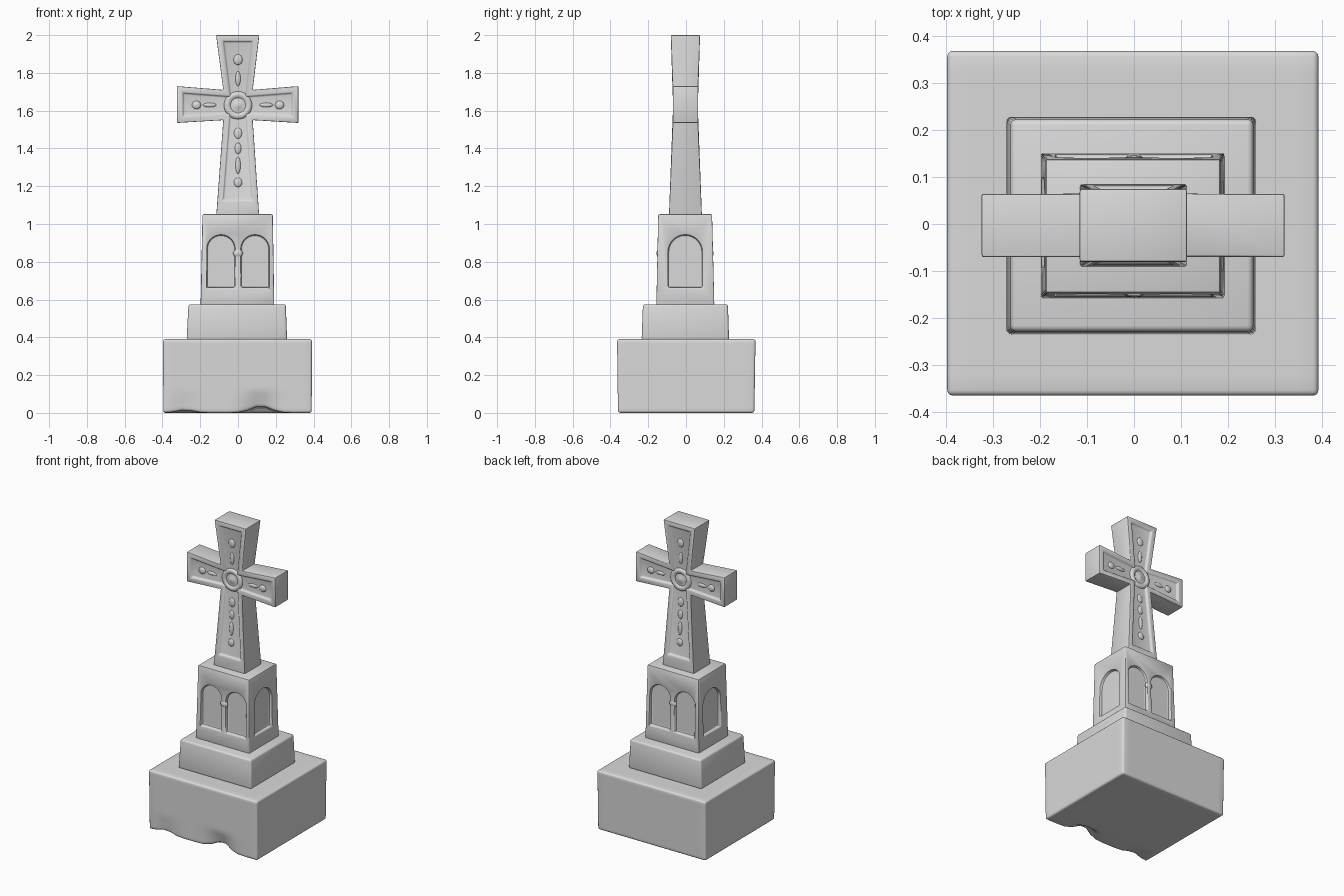
import bpy, bmesh, math
from mathutils import Vector, Matrix

if "Cube" in bpy.data.objects:
    bpy.data.objects.remove(bpy.data.objects["Cube"])

stone = bpy.data.materials.new("grey_stone")
stone.diffuse_color = (0.7, 0.7, 0.7, 1)
stone.use_nodes = True
stone.node_tree.nodes["Principled BSDF"].inputs["Base Color"].default_value = stone.diffuse_color


def finish(name, bm, bevel=0.0, segments=2, cutter=None):
    """Turn a bmesh into a smooth-shaded object, with optional cut and bevel."""
    bmesh.ops.recalc_face_normals(bm, faces=bm.faces)
    me = bpy.data.meshes.new(name)
    bm.to_mesh(me)
    bm.free()
    ob = bpy.data.objects.new(name, me)
    bpy.context.collection.objects.link(ob)
    if cutter:
        mod = ob.modifiers.new("niches", 'BOOLEAN')
        mod.object, mod.operation, mod.solver = cutter, 'DIFFERENCE', 'EXACT'
    if bevel:
        mod = ob.modifiers.new("worn_edges", 'BEVEL')
        mod.width, mod.segments = bevel, segments
        mod.limit_method, mod.angle_limit = 'ANGLE', math.radians(30)
    if ob.modifiers:
        ev = ob.evaluated_get(bpy.context.evaluated_depsgraph_get())
        baked = bpy.data.meshes.new_from_object(ev)
        ob.modifiers.clear()
        ob.data = baked
    ob.data.materials.clear()
    ob.data.materials.append(stone)
    bpy.ops.object.select_all(action='DESELECT')
    ob.select_set(True)
    bpy.context.view_layer.objects.active = ob
    bpy.ops.object.shade_smooth_by_angle(angle=math.radians(40))
    return ob


def block(z0, z1, lower, upper):
    """Tapered block; lower and upper are (x0, x1, y0, y1)."""
    bm = bmesh.new()
    bmesh.ops.create_cube(bm, size=2)
    for v in bm.verts:
        x0, x1, y0, y1 = upper if v.co.z > 0 else lower
        v.co = (x1 if v.co.x > 0 else x0, y1 if v.co.y > 0 else y0,
                z1 if v.co.z > 0 else z0)
    return bm


# Plinth, with a chipped lower front edge
bm = block(0, 0.39, (-0.395, 0.39, -0.36, 0.362), (-0.397, 0.392, -0.365, 0.368))
bmesh.ops.subdivide_edges(bm, edges=bm.edges[:], cuts=15, use_grid_fill=True)
for v in bm.verts:
    if v.co.y < -0.3 and v.co.z < 0.12:
        fade = 1 - v.co.z / 0.12
        chip = math.exp(-((v.co.x - 0.12) / 0.07) ** 2) \
            + 0.4 * math.exp(-((v.co.x + 0.28) / 0.06) ** 2)
        v.co.y += 0.035 * chip * fade
        v.co.z += 0.035 * chip * fade
finish("plinth", bm, 0.012, 3)

# Step
finish("step", block(0.385, 0.575, (-0.272, 0.26, -0.235, 0.228),
                     (-0.262, 0.253, -0.228, 0.222)), 0.012, 3)


# Arched niche cutters for the pedestal
def arch(bm, centre, half, z0, z1, depth, angle):
    """Add a round-headed prism whose inner face sits at the given depth."""
    spring = z1 - half
    pts = [(-half, z0), (half, z0)]
    pts += [(half * math.cos(a), spring + half * math.sin(a))
            for a in (math.pi * i / 14 for i in range(15))]
    rot = Matrix.Rotation(angle, 4, 'Z')
    face = bm.faces.new([bm.verts.new(rot @ Vector((centre + u, -depth, z)))
                         for u, z in pts])
    out = bmesh.ops.extrude_face_region(bm, geom=[face])["geom"]
    bmesh.ops.translate(bm, vec=rot.to_3x3() @ Vector((0, -0.15, 0)),
                        verts=[g for g in out if isinstance(g, bmesh.types.BMVert)])


bm = bmesh.new()
for turn, depth in ((0, 0.132), (math.pi, 0.124)):
    for side in (-1, 1):
        arch(bm, 0.09 * side, 0.074, 0.665, 0.942, depth, turn)
for turn, depth in ((math.pi / 2, 0.168), (-math.pi / 2, 0.172)):
    arch(bm, -0.004, 0.09, 0.665, 0.942, depth, turn)
cutter = finish("niche_cutter", bm)
cutter.hide_render = True

# Pedestal
finish("pedestal", block(0.57, 1.052, (-0.198, 0.192, -0.157, 0.15),
                         (-0.188, 0.184, -0.147, 0.138)), 0.007, 2, cutter)
bpy.data.objects.remove(cutter)


# Cross: five quads per side, sunk panel inside a raised border
def half_depth(z):
    if z < 1.55:
        return 0.087 - 0.02 * (z - 1.05) / 0.5
    return 0.067 + max(0, z - 1.7) * 0.035


core = [(-0.078, 1.55), (0.078, 1.55), (0.078, 1.71), (-0.078, 1.71)]
limbs = [[(-0.115, 1.045), (0.112, 1.045)], [(0.32, 1.535), (0.32, 1.73)],
         [(0.113, 2.0), (-0.116, 2.0)], [(-0.324, 1.73), (-0.324, 1.535)]]
bm = bmesh.new()
grid = {}
for s in (-1, 1):
    for p in core + [q for limb in limbs for q in limb]:
        grid[p, s] = bm.verts.new((p[0], s * half_depth(min(p[1], 2.0))
                                   if abs(p[0]) < 0.2 else s * 0.067, p[1]))
outline = []
for i, (a, b) in enumerate(limbs):
    c, d = core[i], core[(i + 1) % 4]
    outline += [c, a, b]
    for s in (-1, 1):
        bm.faces.new([grid[p, s] for p in (c, a, b, d)])
for s in (-1, 1):
    bm.faces.new([grid[p, s] for p in core])
for p, q in zip(outline, outline[1:] + outline[:1]):
    bm.faces.new([grid[p, -1], grid[q, -1], grid[q, 1], grid[p, 1]])
bmesh.ops.recalc_face_normals(bm, faces=bm.faces)
for s in (-1, 1):
    panel = [f for f in bm.faces if f.normal.y * s > 0.9]
    bmesh.ops.inset_region(bm, faces=panel, thickness=0.03, use_even_offset=True)
    for v in {v for f in panel for v in f.verts}:
        if v.co.z < 1.2:
            v.co.z = 1.125
            v.co.y = s * half_depth(1.125)
    bmesh.ops.inset_region(bm, faces=panel, thickness=0.008, depth=-0.013,
                           use_even_offset=True)
bmesh.ops.translate(bm, verts=bm.verts, vec=(0, -0.003, 0))
finish("cross", bm, 0.005, 2)


# Carved reliefs
def blob(bm, loc, size):
    m = Matrix.Translation(loc) @ Matrix.Diagonal((*size, 1))
    bmesh.ops.create_uvsphere(bm, u_segments=12, v_segments=8, radius=1, matrix=m)


for s, label in ((-1, "front"), (1, "back")):
    # Round medallion with a raised rim and centre boss
    bm = bmesh.new()
    n = 32
    profile = [(0, 0.066), (0.012, 0.065), (0.022, 0.059), (0.04, 0.058),
               (0.05, 0.066), (0.062, 0.067), (0.072, 0.06), (0.076, 0.05)]
    rings = [[bm.verts.new((r * math.cos(t), s * y - 0.003, 1.628 + r * math.sin(t)))
              for t in (2 * math.pi * i / n for i in range(n))]
             for r, y in profile[1:]]
    bm.faces.new(rings[0])
    for r0, r1 in zip(rings, rings[1:]):
        for i in range(n):
            j = (i + 1) % n
            bm.faces.new([r0[i], r0[j], r1[j], r1[i]])
    finish(label + "_medallion", bm)

    # Leaf and bud carvings along the limbs
    bm = bmesh.new()
    for z, w, h in ((1.22, 0.022, 0.025), (1.31, 0.014, 0.045), (1.40, 0.018, 0.03),
                    (1.48, 0.022, 0.03), (1.77, 0.014, 0.04), (1.87, 0.024, 0.028)):
        blob(bm, (0, s * (half_depth(z) - 0.013) - 0.003, z), (w, 0.009, h))
    for side in (-1, 1):
        blob(bm, (side * 0.22, s * 0.054 - 0.003, 1.63), (0.024, 0.01, 0.022))
        blob(bm, (side * 0.15, s * 0.054 - 0.003, 1.63), (0.035, 0.008, 0.012))
    finish(label + "_carvings", bm)

    # Small capital on the pillar between the twin arches
    bm = bmesh.new()
    blob(bm, (0, s * 0.139 - 0.005, 0.845), (0.026, 0.012, 0.022))
    finish(label + "_capital", bm)
